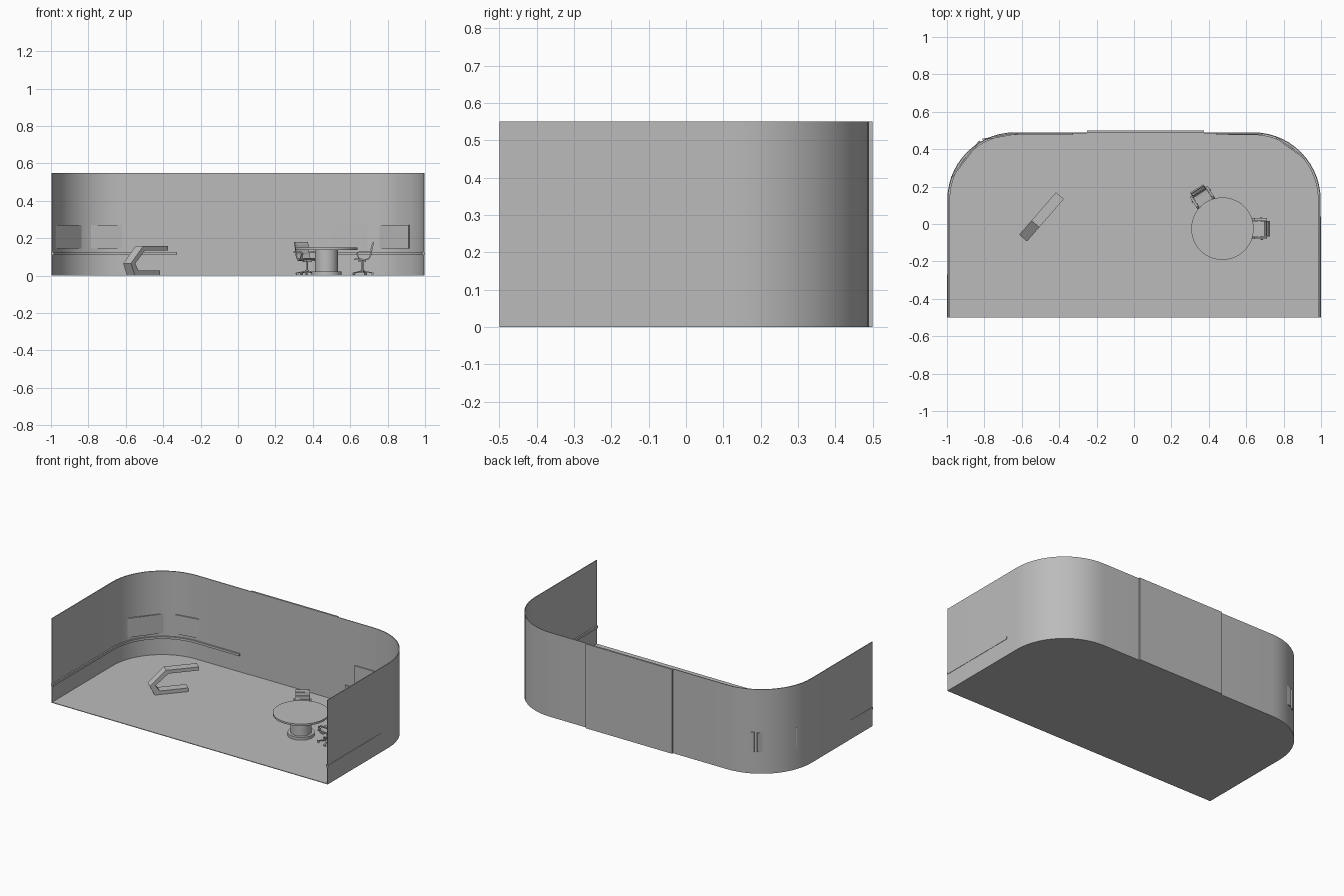
import bpy, bmesh
from math import cos, sin, pi, radians, atan2, hypot
from mathutils import Matrix, Vector

cube = bpy.data.objects.get("Cube")
if cube:
    bpy.data.objects.remove(cube, do_unlink=True)

grey = bpy.data.materials.new("plain grey")
grey.use_nodes = True
GREY = (0.5, 0.5, 0.5, 1)
grey.diffuse_color = GREY
grey.node_tree.nodes["Principled BSDF"].inputs["Base Color"].default_value = GREY

IDENT = Matrix.Identity(4)
# Maps a (y, z) profile extruded along x
SIDEWAYS = Matrix(((0, 0, 1, 0), (1, 0, 0, 0), (0, 1, 0, 0), (0, 0, 0, 1)))


def finish(name, bm, matrix=IDENT):
    bmesh.ops.recalc_face_normals(bm, faces=bm.faces)
    bm.transform(matrix)
    me = bpy.data.meshes.new(name)
    bm.to_mesh(me)
    bm.free()
    me.materials.append(grey)
    me.shade_smooth()
    me.set_sharp_from_angle(angle=radians(30))
    ob = bpy.data.objects.new(name, me)
    bpy.context.collection.objects.link(ob)
    return ob


def prism(name, pts, z0, z1, matrix=IDENT):
    bm = bmesh.new()
    face = bm.faces.new([bm.verts.new((x, y, z0)) for x, y in pts])
    top = bmesh.ops.extrude_face_region(bm, geom=[face])["geom"]
    bmesh.ops.translate(bm, vec=(0, 0, z1 - z0),
                        verts=[v for v in top if isinstance(v, bmesh.types.BMVert)])
    return finish(name, bm, matrix)


def box(name, centre, size, matrix=IDENT):
    bm = bmesh.new()
    bmesh.ops.create_cube(bm, size=1)
    bm.transform(Matrix.Translation(centre) @ Matrix.Diagonal((*size, 1)))
    return finish(name, bm, matrix)


def disc(name, r, z0, z1, matrix=IDENT, sides=48):
    ring = [(r * cos(2 * pi * i / sides), r * sin(2 * pi * i / sides)) for i in range(sides)]
    return prism(name, ring, z0, z1, matrix)


def thicken(path, t):
    """Closed outline of a band of thickness t around an open path."""
    v = [Vector(p) for p in path]
    left, right = [], []
    for i, p in enumerate(v):
        d = (v[min(i + 1, len(v) - 1)] - v[max(i - 1, 0)]).normalized()
        n = Vector((-d.y, d.x)) * t / 2
        left.append(p + n)
        right.append(p - n)
    return left + right[::-1]


# Room outline: straight side, rounded back corner, straight back
EDGE, BACK, RADIUS = 0.998, 0.49, 0.36


def wall_path(side, inset, x_end, y_start=-0.5):
    cx, cy, r = EDGE - RADIUS, BACK - RADIUS, RADIUS - inset
    pts = [(side * (EDGE - inset), y_start)]
    pts += [(side * (cx + r * cos(a)), cy + r * sin(a))
            for a in (pi / 2 * i / 14 for i in range(15))]
    return pts + [(side * x_end, BACK - inset)]


def wall_band(name, side, outer, inner, x_end, z0, z1):
    prism(name, wall_path(side, outer, x_end) + wall_path(side, inner, x_end)[::-1], z0, z1)


HEIGHT = 0.55
ends = {-1: 0.25, 1: 0.375}
prism("floor", wall_path(-1, 0, 0.25) + [(-0.25, 0.5), (0.375, 0.5)]
      + wall_path(1, 0, 0.375)[::-1], 0, 0.004)
prism("back_panel", [(-0.25, 0.488), (0.375, 0.488), (0.375, 0.5), (-0.25, 0.5)], 0, HEIGHT)

# Straight-sided screens set as chords into the rounded corners
screens = {-1: [((0.975, 0.25), (0.825, 0.445)), ((0.81, 0.452), (0.62, 0.485))],
           1: [((0.915, 0.35), (0.76, 0.462)), ((0.69, 0.482), (0.505, 0.482))]}
rail_start = {-1: 0.325, 1: 0.44}
poke = {-1: (-0.5, -0.27), 1: (-0.5, 0.04)}
for s, word in ((-1, "right"), (1, "left")):
    wall_band(word + "_wall", s, 0, 0.005, ends[s], 0, HEIGHT)
    wall_band(word + "_rail", s, 0.003, 0.014, rail_start[s], 0.11, 0.125)
    y0, y1 = poke[s]
    box(word + "_outer_rail", (s * 0.998, (y0 + y1) / 2, 0.1175), (0.004, y1 - y0, 0.015))
    for a, b in screens[s]:
        prism(word + "_screen", thicken([(s * a[0], a[1]), (s * b[0], b[1])], 0.008),
              0.145, 0.27)

# Angled reception counter, a bent C-shaped ribbon
counter = [(0.1, 0.158), (0.3, 0.158), (0.3, 0.135), (0.115, 0.135), (0.035, 0.065),
           (0.06, 0.028), (0.235, 0.028), (0.235, 0.004), (0.03, 0.004), (0, 0.065)]
prism("counter", counter, -0.0275, 0.0275,
      Matrix.Translation((-0.593, -0.075, 0)) @ Matrix.Rotation(radians(-41), 4, 'Z') @ SIDEWAYS)

# Round table
TABLE = Vector((0.473, -0.025, 0))
at_table = Matrix.Translation(TABLE)
disc("table_top", 0.167, 0.138, 0.15, at_table)
disc("table_column", 0.062, 0.02, 0.138, at_table)
disc("table_foot", 0.08, 0.004, 0.022, at_table)


def chair(direction):
    """Swivel chair standing outside the table, facing it."""
    out = Vector((*direction, 0)).normalized()
    m = (Matrix.Translation(TABLE + out * 0.192)
         @ Matrix.Rotation(atan2(-out.x, out.y), 4, 'Z'))
    shell = [(-0.045, 0.086), (-0.03, 0.09), (0.015, 0.085), (0.034, 0.09),
             (0.045, 0.11), (0.05, 0.14), (0.06, 0.18)]
    prism("chair_shell", thicken(shell, 0.007), -0.042, 0.042, m @ SIDEWAYS)
    # Cushion ribs across the backrest
    for z, y in ((0.12, 0.044), (0.14, 0.047), (0.16, 0.052)):
        box("chair_rib", (0, y, z), (0.078, 0.009, 0.012), m)
    disc("chair_post", 0.006, 0.02, 0.086, m, 12)
    disc("chair_hub", 0.011, 0.016, 0.03, m, 12)
    box("chair_mechanism", (0, 0, 0.078), (0.035, 0.04, 0.012), m)
    # Five-legged base on castors
    for i in range(5):
        leg = m @ Matrix.Rotation(2 * pi * i / 5, 4, 'Z')
        prism("chair_leg", [(0, 0.026), (0.055, 0.018), (0.055, 0.013), (0, 0.018)],
              -0.004, 0.004, leg @ SIDEWAYS)
        disc("chair_castor", 0.0065, -0.006, 0.006,
             leg @ Matrix.Translation((0, 0.055, 0.0105)) @ SIDEWAYS, 12)
    # Looped armrests
    arm = [(0.045, 0.125), (-0.02, 0.125), (-0.03, 0.118), (-0.015, 0.084), (0.005, 0.08)]
    for s in (-1, 1):
        x = s * 0.05
        prism("chair_arm", thicken(arm, 0.006), x - 0.006, x + 0.006, m @ SIDEWAYS)
    box("chair_arm_bar", (0, 0.002, 0.08), (0.1, 0.012, 0.005), m)


chair((1, 0))
chair((-0.54, 0.84))
